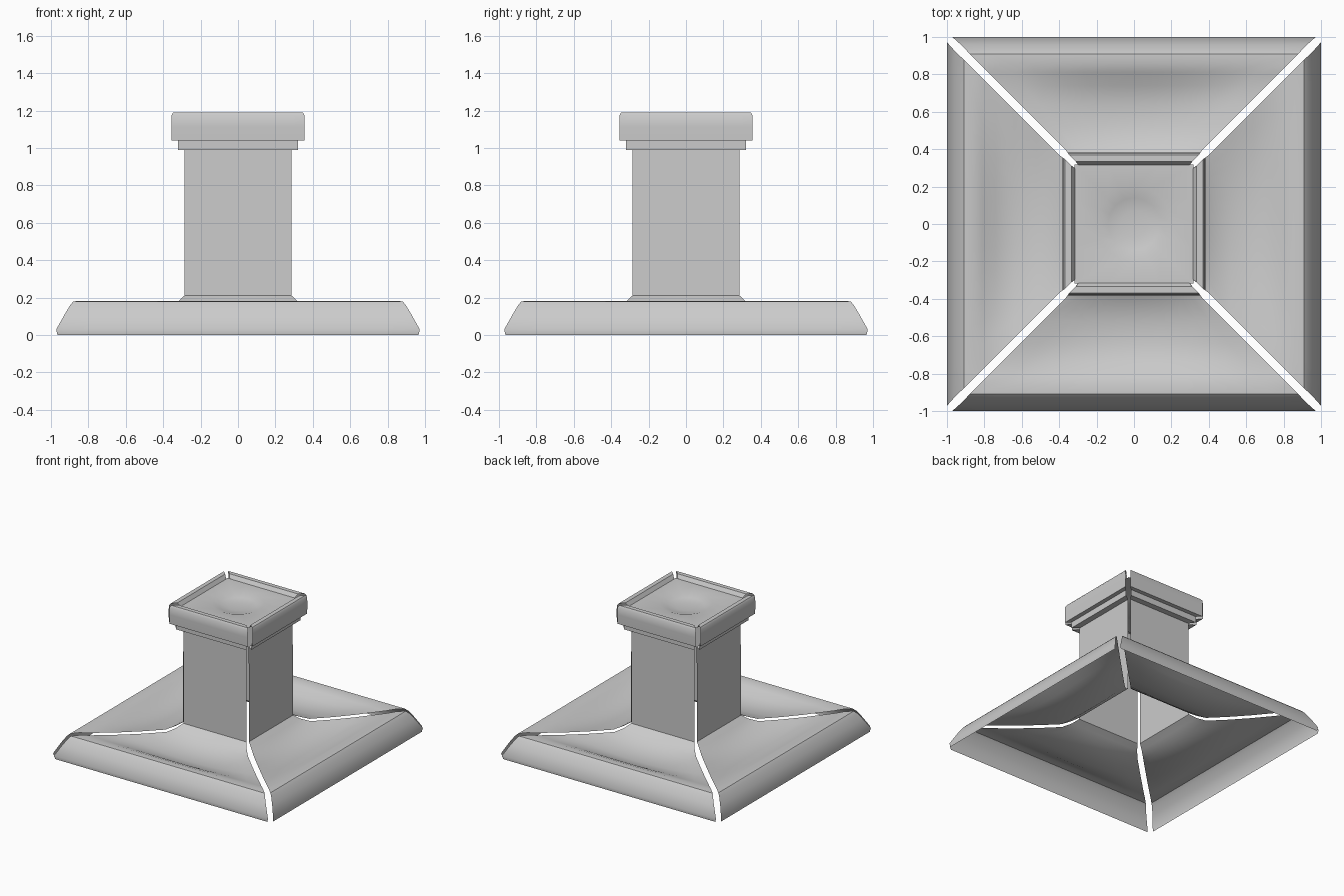
import bpy, bmesh, math
from mathutils import Matrix

if "Cube" in bpy.data.objects:
    bpy.data.objects.remove(bpy.data.objects["Cube"])

# Panel profile: distance from centre, height, half width, sag at mid-panel
BASE = [(.995, 0, .965, 0), (1.0, .03, .972, 0), (.96, .11, .927, 0),
        (.93, .16, .897, 0), (.91, .18, .88, 0), (.86, .182, .83, 0),
        (.81, .174, .78, .01), (.74, .168, .71, .04), (.64, .16, .61, .055),
        (.52, .155, .49, .045), (.40, .155, .37, .015), (.345, .18, .32, 0),
        (.30, .21, .287, 0)]
COLUMN = [(.30, .21, .287, 0), (.297, .99, .285, 0)]
CAP = [(.297, .99, .285, 0), (.345, .99, .32, 0), (.345, 1.04, .32, 0),
       (.38, 1.04, .355, 0), (.382, 1.115, .355, 0), (.38, 1.175, .355, 0),
       (.37, 1.19, .347, 0), (.335, 1.19, .312, 0), (.315, 1.16, .295, 0)]
STEPS = 12


def finish(bm, name):
    mesh = bpy.data.meshes.new(name)
    bm.to_mesh(mesh)
    bm.free()
    ob = bpy.data.objects.new(name, mesh)
    bpy.context.collection.objects.link(ob)
    bpy.ops.object.select_all(action='DESELECT')
    ob.select_set(True)
    bpy.context.view_layer.objects.active = ob
    bpy.ops.object.shade_smooth_by_angle(angle=math.radians(40))
    return ob


def panel(name, rows, turn):
    bm = bmesh.new()
    grid = []
    for t, z, w, sag in rows:
        line = []
        for i in range(STEPS + 1):
            u = 2 * i / STEPS - 1
            line.append(bm.verts.new((u * w, -t, z - sag * (1 - u * u))))
        grid.append(line)
    for a, b in zip(grid, grid[1:]):
        for i in range(STEPS):
            bm.faces.new((a[i], a[i + 1], b[i + 1], b[i]))
    bm.transform(Matrix.Rotation(turn * math.pi / 2, 4, 'Z'))
    finish(bm, name)


# Four separate sides with open mitred corners
for turn, side in enumerate(("front", "right", "back", "left")):
    panel(side + "_base_flange", BASE, turn)
    panel(side + "_column_wall", COLUMN, turn)
    panel(side + "_cap_trim", CAP, turn)

# Recessed top plate with a shallow round dish
bm = bmesh.new()
N = 16
rings = []
for r, z in ((None, 1.16), (.2, 1.16), (.14, 1.14), (.07, 1.13)):
    ring = []
    for i in range(N):
        a = 2 * math.pi * i / N
        c, s = math.cos(a), math.sin(a)
        k = .318 / max(abs(c), abs(s)) if r is None else r
        ring.append(bm.verts.new((k * c, k * s, z)))
    rings.append(ring)
for a, b in zip(rings, rings[1:]):
    for i in range(N):
        j = (i + 1) % N
        bm.faces.new((a[i], a[j], b[j], b[i]))
bm.faces.new(rings[-1])
finish(bm, "top_plate")
